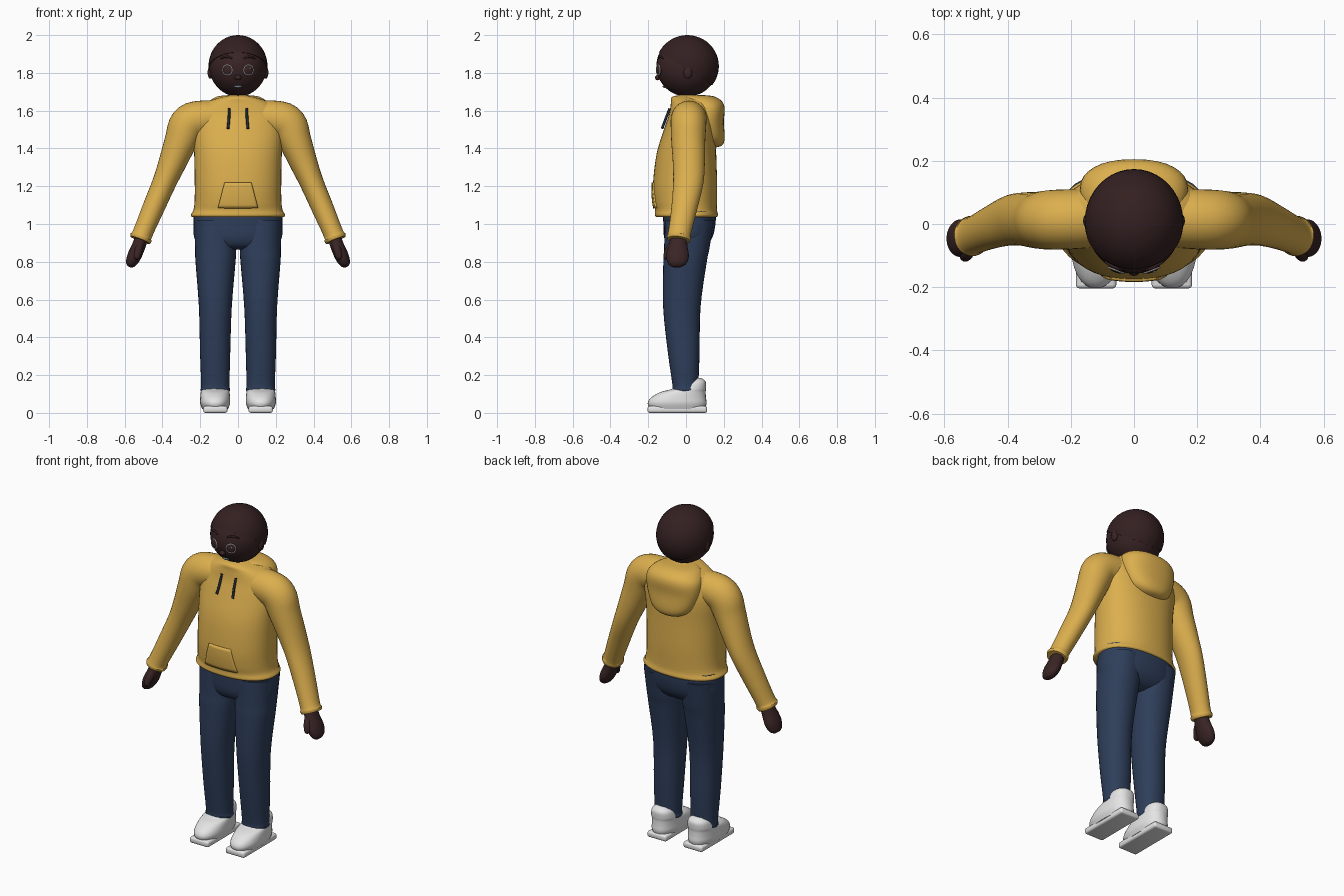
import bpy, bmesh, math
from mathutils import Vector, Matrix

cube = bpy.data.objects.get("Cube")
if cube:
    bpy.data.objects.remove(cube, do_unlink=True)


def material(name, rgb):
    lin = [((c / 255 + 0.055) / 1.055) ** 2.4 for c in rgb] + [1]
    m = bpy.data.materials.new(name)
    m.use_nodes = True
    m.diffuse_color = lin
    bsdf = m.node_tree.nodes["Principled BSDF"]
    bsdf.inputs["Base Color"].default_value = lin
    bsdf.inputs["Roughness"].default_value = 0.8
    return m


yellow = material("mustard yellow", (220, 175, 78))
navy = material("denim navy", (46, 62, 90))
brown = material("dark brown skin", (58, 36, 37))
hair_brown = material("dark brown hair", (52, 32, 33))
white = material("off white", (228, 228, 228))
cord = material("dark cord", (32, 40, 52))
lip_grey = material("lip grey", (120, 130, 140))


def finish(name, bm, mat):
    bmesh.ops.recalc_face_normals(bm, faces=bm.faces)
    me = bpy.data.meshes.new(name)
    bm.to_mesh(me)
    bm.free()
    me.materials.append(mat)
    ob = bpy.data.objects.new(name, me)
    bpy.context.collection.objects.link(ob)
    bpy.ops.object.select_all(action='DESELECT')
    bpy.context.view_layer.objects.active = ob
    ob.select_set(True)
    bpy.ops.object.shade_smooth_by_angle(angle=math.radians(50))
    return ob


def catmull(a, b, c, d, t):
    return 0.5 * (2 * b + (c - a) * t + (2 * a - 5 * b + 4 * c - d) * t * t
                  + (3 * b - a - 3 * c + d) * t ** 3)


def resample(stations, steps):
    n, out = len(stations), []
    for i in range(n - 1):
        quad = [stations[min(max(i + k, 0), n - 1)] for k in (-1, 0, 1, 2)]
        out += [[catmull(*v, s / steps) for v in zip(*quad)] for s in range(steps)]
    return out + [list(stations[-1])]


def loft(name, stations, mat, side=1, flat=False, power=2.0, sides=32, steps=4):
    """Skin rounded rings (x, y, z, width radius, depth radius) along a path."""
    pts = resample(stations, steps)
    bm, rings = bmesh.new(), []
    for i, (x, y, z, ra, rb) in enumerate(pts):
        a, b = Vector((1, 0, 0)), Vector((0, 1, 0))
        if not flat:
            t = Vector(pts[min(i + 1, len(pts) - 1)][:3]) - Vector(pts[max(i - 1, 0)][:3])
            t.normalize()
            b = (b - t * b.dot(t)).normalized()
            a = b.cross(t)
        ring = []
        for k in range(sides):
            ang = math.tau * k / sides
            c, s = math.cos(ang), math.sin(ang)
            u = math.copysign(abs(c) ** (2 / power), c) * ra
            v = math.copysign(abs(s) ** (2 / power), s) * rb
            p = Vector((x, y, z)) + a * u + b * v
            ring.append(bm.verts.new((p.x * side, p.y, p.z)))
        rings.append(ring)
    for lo, hi in zip(rings, rings[1:]):
        for k in range(sides):
            j = (k + 1) % sides
            bm.faces.new((lo[k], lo[j], hi[j], hi[k]))
    bm.faces.new(rings[0])
    bm.faces.new(rings[-1])
    return finish(name, bm, mat)


def ball(name, centre, radii, mat, turn=0, cut=None):
    """Ellipsoid, optionally turned about z or trimmed below a plane."""
    bm = bmesh.new()
    mtx = (Matrix.Translation(centre) @ Matrix.Rotation(turn, 4, 'Z')
           @ Matrix.Diagonal((*radii, 1)))
    bmesh.ops.create_uvsphere(bm, u_segments=40, v_segments=24, radius=1, matrix=mtx)
    if cut:
        bmesh.ops.bisect_plane(bm, geom=bm.verts[:] + bm.edges[:] + bm.faces[:],
                               plane_co=cut[0], plane_no=cut[1], clear_inner=True)
        bmesh.ops.holes_fill(bm, edges=[e for e in bm.edges if e.is_boundary])
    return finish(name, bm, mat)


# Hoodie body and the hood lying on the back
torso = loft("hoodie_body", [
    (0, .002, 1.037, .243, .16), (0, .002, 1.048, .25, .167), (0, 0, 1.075, .236, .164),
    (0, -.004, 1.12, .23, .168), (0, -.005, 1.21, .229, .17), (0, .002, 1.37, .232, .158),
    (0, .02, 1.5, .24, .137), (0, .026, 1.58, .232, .116), (0, .028, 1.64, .175, .108),
    (0, .025, 1.672, .09, .1), (0, .025, 1.684, .04, .05)],
    yellow, flat=True, power=2.25, sides=48)
loft("hood", [
    (0, .14, 1.405, .03, .02), (0, .137, 1.418, .08, .055), (0, .125, 1.455, .13, .08),
    (0, .115, 1.54, .165, .085), (0, .105, 1.61, .17, .1), (0, .09, 1.65, .15, .1),
    (0, .07, 1.675, .11, .08), (0, .06, 1.682, .05, .04)],
    yellow, flat=True, power=2.3)

# Front pocket, pressed onto the hoodie body
bm = bmesh.new()
bmesh.ops.create_grid(bm, x_segments=16, y_segments=8, size=1)
for v in bm.verts:
    f = (v.co.y + 1) / 2
    v.co = (v.co.x * (.105 - .035 * f), -.3, 1.085 + .135 * f)
pocket = finish("front_pocket", bm, yellow)
wrap = pocket.modifiers.new("wrap", 'SHRINKWRAP')
wrap.target = torso
wrap.wrap_method = 'PROJECT'
wrap.use_project_x = wrap.use_project_z = False
wrap.use_project_y = True
wrap.use_positive_direction = True
wrap.use_negative_direction = False
thick = pocket.modifiers.new("thickness", 'SOLIDIFY')
thick.thickness = .016
thick.offset = 0

# Hips
loft("trouser_hips", [
    (0, .018, 1.07, .235, .14), (0, .018, 1.0, .236, .138), (0, .012, .93, .232, .128),
    (0, .004, .885, .2, .1), (0, .0, .865, .1, .06)], navy, flat=True, power=2.3)

for side, label in ((1, "left"), (-1, "right")):
    # Sleeve with flared cuff
    loft(label + "_sleeve", [
        (.06, .02, 1.565, .085, .09), (.2, .015, 1.555, .098, .095),
        (.265, .013, 1.525, .1, .094), (.302, .012, 1.44, .087, .09),
        (.345, .015, 1.33, .074, .085), (.39, .012, 1.22, .063, .08),
        (.45, -.01, 1.08, .058, .068), (.505, -.035, .95, .053, .06),
        (.513, -.038, .93, .06, .064), (.519, -.04, .915, .055, .06)], yellow, side)
    # Mitten hand and thumb
    loft(label + "_hand", [
        (.505, -.038, .94, .034, .04), (.525, -.042, .885, .036, .05),
        (.549, -.045, .83, .037, .06), (.568, -.047, .79, .028, .047),
        (.576, -.047, .774, .012, .022)], brown, side)
    loft(label + "_thumb", [
        (.515, -.065, .9, .018, .02), (.527, -.09, .86, .021, .022),
        (.535, -.104, .825, .017, .016), (.538, -.107, .813, .006, .006)],
        brown, side, sides=16)
    # Trouser leg
    loft(label + "_trouser_leg", [
        (.118, .018, 1.02, .115, .13), (.118, .004, .87, .109, .12),
        (.119, -.005, .8, .106, .115), (.12, -.022, .56, .087, .099),
        (.121, -.012, .32, .08, .084), (.12, -.003, .15, .075, .069),
        (.12, -.002, .125, .079, .072), (.12, -.002, .112, .074, .067)],
        navy, side, flat=True, power=2.2)
    # Shoe upper
    loft(label + "_shoe", [
        (.121, -.045, .02, .068, .145), (.121, -.047, .05, .079, .156),
        (.121, -.04, .08, .079, .146), (.121, -.016, .11, .076, .12),
        (.121, .02, .13, .071, .086), (.121, .038, .165, .06, .066),
        (.121, .05, .185, .03, .03)], white, side, flat=True, power=2.3)
    # Flat rounded sole
    bm = bmesh.new()
    bmesh.ops.create_cube(bm, size=1, matrix=Matrix.Translation((side * .12, -.046, .018))
                          @ Matrix.Diagonal((.128, .316, .036, 1)))
    bmesh.ops.bevel(bm, geom=bm.edges[:], offset=.012, segments=3, affect='EDGES', profile=.5)
    finish(label + "_sole", bm, white)
    # Drawstring
    loft(label + "_drawstring", [
        (.047, -.087, 1.612, .006, .006), (.048, -.106, 1.56, .007, .007),
        (.053, -.127, 1.505, .007, .007)], cord, side, sides=12)
    # Ear
    ball(label + "_ear", (side * .147, .01, 1.802), (.014, .023, .033), brown)
    # Eye with pale rim and highlight
    turn = side * .36
    ball(label + "_eye", (side * .055, -.142, 1.815), (.028, .012, .028), brown, turn)
    bpy.ops.mesh.primitive_torus_add(
        major_radius=.027, minor_radius=.0028, major_segments=32, minor_segments=8,
        location=(side * .056, -.147, 1.815), rotation=(math.pi / 2, 0, turn))
    rim = bpy.context.object
    rim.name = label + "_eye_rim"
    rim.data.materials.append(white)
    bpy.ops.object.shade_smooth_by_angle()
    ball(label + "_eye_highlight", (side * .055 + .009, -.152, 1.824),
         (.004, .003, .004), white, turn)
    # Eyebrow
    loft(label + "_eyebrow", [
        (.03, -.146, 1.876, .004, .004), (.06, -.137, 1.886, .006, .006),
        (.092, -.119, 1.876, .004, .004)], hair_brown, side, sides=10)

# Head, hair cap, nose and mouth
ball("head", (0, .006, 1.836), (.152, .163, .161), brown)
ball("hair_cap", (0, .007, 1.836), (.156, .167, .164), hair_brown,
     cut=((0, -.14, 1.908), (0, .53, .85)))
ball("nose", (0, -.15, 1.775), (.018, .014, .014), brown)
ball("mouth", (0, -.115, 1.728), (.022, .009, .007), lip_grey)
